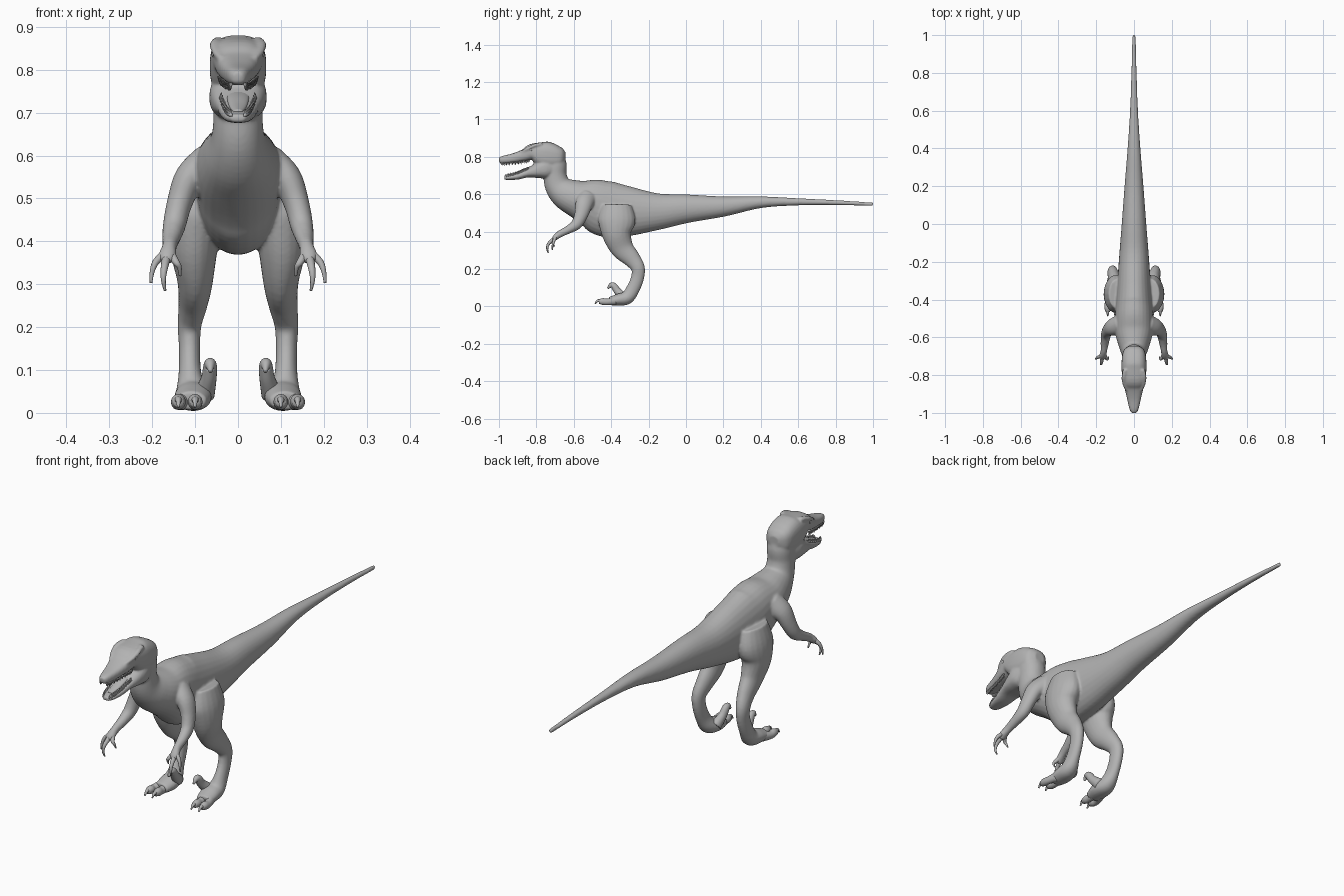
import bpy, bmesh, math
from mathutils import Vector

cube = bpy.data.objects.get("Cube")
if cube:
    bpy.data.objects.remove(cube)

grey = bpy.data.materials.new("plain grey")
grey.use_nodes = True
grey.diffuse_color = (0.45, 0.45, 0.45, 1)
for node in grey.node_tree.nodes:
    if node.type == 'BSDF_PRINCIPLED':
        node.inputs["Base Color"].default_value = grey.diffuse_color


def spline(stations, steps=5):
    """Catmull-Rom through stations of (x, y, z, half width, half depth)."""
    pts = [Vector(s) for s in stations]
    pts = [pts[0]] + pts + [pts[-1]]
    out = []
    for a, b, c, d in zip(pts, pts[1:], pts[2:], pts[3:]):
        for i in range(steps):
            t = i / steps
            out.append(0.5 * (2 * b + (c - a) * t + (2 * a - 5 * b + 4 * c - d) * t ** 2
                              + (3 * b - a - 3 * c + d) * t ** 3))
    return out + [pts[-1]]


def loft(bm, stations, side=1, power=2.0, sides=20):
    """Skin a closed tube over the stations; power above 2 squares the section."""
    rows = spline(stations)
    centres = [Vector((r[0] * side, r[1], r[2])) for r in rows]
    rings = []
    for i, (row, c) in enumerate(zip(rows, centres)):
        t = (centres[min(i + 1, len(rows) - 1)] - centres[max(i - 1, 0)]).normalized()
        across = Vector((1, 0, 0))
        across = (across - t * across.dot(t)).normalized()
        up = t.cross(across)
        ring = []
        for k in range(sides):
            a = math.tau * k / sides
            u, v = (math.copysign(abs(f) ** (2 / power), f) for f in (math.cos(a), math.sin(a)))
            ring.append(bm.verts.new(c + across * u * row[3] + up * v * row[4]))
        rings.append(ring)
    for r0, r1 in zip(rings, rings[1:]):
        for k in range(sides):
            j = (k + 1) % sides
            bm.faces.new((r0[k], r0[j], r1[j], r1[k]))
    bm.faces.new(rings[0])
    bm.faces.new(rings[-1])


def taper(bm, path, r0, r1, side=1):
    """Round tube along a path, narrowing from r0 to r1."""
    n = len(path) - 1
    radii = [r0 + (r1 - r0) * i / n for i in range(n + 1)]
    loft(bm, [(*p, r, r) for p, r in zip(path, radii)], side, sides=12)


def finish(name, bm):
    bmesh.ops.recalc_face_normals(bm, faces=bm.faces)
    mesh = bpy.data.meshes.new(name)
    bm.to_mesh(mesh)
    bm.free()
    for p in mesh.polygons:
        p.use_smooth = True
    mesh.materials.append(grey)
    obj = bpy.data.objects.new(name, mesh)
    bpy.context.collection.objects.link(obj)
    return obj


# Centre-line parts as (y, z, half width, half height)
def central(rows):
    return [(0, *r) for r in rows]


trunk = central([
    (1.0, .546, .009, .009), (.8, .555, .014, .013), (.6, .559, .021, .019),
    (.4, .557, .034, .031), (.2, .534, .05, .054), (0, .522, .065, .077),
    (-.15, .507, .077, .098), (-.3, .508, .088, .132), (-.42, .52, .096, .15),
    (-.5, .55, .1, .134), (-.58, .575, .098, .102), (-.645, .605, .08, .085),
    (-.685, .645, .062, .07), (-.7, .7, .057, .062), (-.7, .76, .058, .062),
    (-.7, .82, .05, .045)])
skull = central([
    (-.645, .8, .025, .025), (-.665, .8, .052, .05), (-.7, .8, .063, .066),
    (-.76, .81, .066, .073), (-.82, .825, .06, .046), (-.86, .809, .052, .034),
    (-.92, .793, .038, .026), (-.98, .784, .024, .02), (-1.0, .782, .013, .013)])
jaw = central([
    (-.71, .745, .056, .05), (-.755, .737, .067, .056), (-.8, .725, .062, .04),
    (-.85, .712, .05, .023), (-.9, .696, .04, .018), (-.95, .688, .029, .012),
    (-.972, .687, .017, .009)])

leg = [(.085, -.37, .54, .05, .08), (.098, -.37, .46, .06, .1), (.103, -.37, .385, .056, .078),
       (.1, -.34, .31, .042, .062), (.105, -.29, .255, .034, .047), (.113, -.257, .205, .028, .037),
       (.113, -.26, .15, .025, .035), (.112, -.285, .09, .027, .036), (.108, -.315, .047, .038, .036),
       (.105, -.36, .036, .044, .032), (.11, -.41, .028, .036, .022)]
arm = [(.07, -.53, .575, .05, .055), (.113, -.545, .545, .037, .047), (.136, -.56, .49, .03, .037),
       (.148, -.585, .44, .027, .03), (.155, -.63, .41, .022, .022), (.16, -.675, .387, .017, .019),
       (.165, -.7, .367, .021, .015), (.167, -.712, .352, .014, .011)]
brow = [(.046, -.77, .868, .012, .01), (.053, -.81, .86, .013, .01),
        (.05, -.845, .843, .012, .009), (.038, -.88, .825, .008, .007)]

# Body skin: all main volumes fused into one smooth surface
bm = bmesh.new()
loft(bm, trunk, power=2.1, sides=28)
loft(bm, skull, power=2.7, sides=28)
loft(bm, jaw, power=2.5, sides=28)
for s in (1, -1):
    loft(bm, leg, s)
    loft(bm, arm, s)
    loft(bm, brow, s)
body = finish("body", bm)
remesh = body.modifiers.new("fuse", 'REMESH')
remesh.mode = 'VOXEL'
remesh.voxel_size = 0.005
remesh.use_smooth_shade = True
smooth = body.modifiers.new("blend", 'SMOOTH')
smooth.factor = 0.5
smooth.iterations = 7

# Digits
fingers = [
    [(.165, -.695, .375), (.19, -.705, .354), (.2, -.712, .33), (.203, -.715, .303)],
    [(.166, -.7, .365), (.172, -.733, .337), (.174, -.742, .31), (.17, -.736, .285)],
    [(.16, -.69, .375), (.145, -.713, .352), (.137, -.713, .34), (.135, -.703, .32)]]
sickle = [(.078, -.33, .045), (.068, -.365, .08), (.065, -.385, .108),
          (.065, -.402, .112), (.064, -.418, .096)]
for s, label in ((1, "left"), (-1, "right")):
    bm = bmesh.new()
    for path in fingers:
        taper(bm, path, .011, .003, s)
    finish(label + "_fingers", bm)

    bm = bmesh.new()
    for x0, x1 in ((.126, .139), (.098, .1)):
        loft(bm, [(x0, -.38, .029, .02, .022), (x1, -.42, .024, .016, .017),
                  (x1, -.445, .026, .017, .018), (x1, -.465, .026, .012, .012)], s)
        taper(bm, [(x1, -.45, .028), (x1, -.472, .03), (x1, -.487, .014)], .011, .003, s)
    finish(label + "_toes", bm)

    bm = bmesh.new()
    loft(bm, [(*p, r, r * 1.1) for p, r in zip(sickle, (.024, .018, .016, .012, .004))], s)
    finish(label + "_sickle_claw", bm)

    # Eye
    bm = bmesh.new()
    bmesh.ops.create_uvsphere(bm, u_segments=16, v_segments=10, radius=.012)
    bmesh.ops.translate(bm, verts=bm.verts, vec=(s * .05, -.83, .838))
    finish(label + "_eye", bm)


# Teeth follow the lip line of each jaw
def teeth(name, stations, first, last, direction):
    bm = bmesh.new()
    rows = [r for r in spline(stations, 8) if last <= r[1] <= first]
    for i, r in enumerate(rows):
        length = .013 + .004 * (i % 2)
        base = r[2] + direction * (r[4] - .005)
        for s in (1, -1):
            x = r[3] * .78
            taper(bm, [(x, r[1], base), (x, r[1], base + direction * length / 2),
                       (x * .98, r[1] + .003, base + direction * length)], .0045, .0008, s)
    finish(name, bm)


teeth("upper_teeth", skull, -.84, -.99, -1)
teeth("lower_teeth", jaw, -.84, -.968, 1)

# Tongue
bm = bmesh.new()
loft(bm, central([(-.78, .75, .03, .012), (-.85, .733, .026, .01),
                  (-.9, .714, .02, .008), (-.94, .702, .01, .005)]))
finish("tongue", bm)
